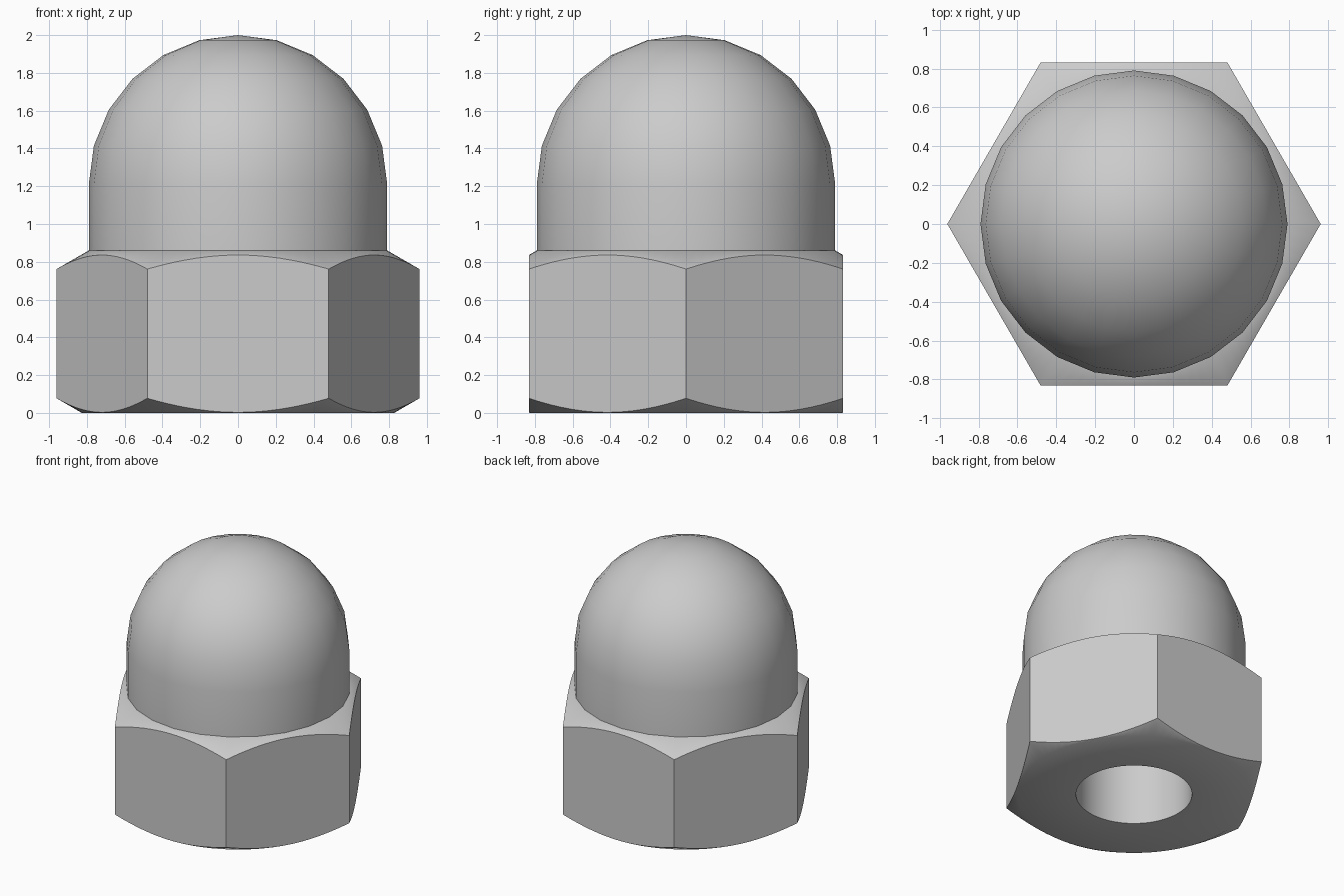
import bpy
import math

cube = bpy.data.objects.get("Cube")
if cube:
    bpy.data.objects.remove(cube, do_unlink=True)

steel = bpy.data.materials.new("grey_steel")
steel.use_nodes = True
colour = (0.6, 0.6, 0.6, 1)
steel.diffuse_color = colour
steel.node_tree.nodes["Principled BSDF"].inputs["Base Color"].default_value = colour

FLAT = 0.832        # centre to hexagon side
DOME_R = 0.79
SHOULDER = 0.86     # height where the dome meets the nut
SPRING = 1.21       # height where the dome starts to curve
BORE_R, BORE_TOP = 0.41, 1.3
SLOPE = math.tan(math.radians(30))


def lathe(name, profile, sides):
    """Turn profile(angle) -> [(radius, z)] around z; radius 0 closes to a pole."""
    verts, rings, poles = [], [], {}
    for i in range(sides):
        angle = 2 * math.pi * i / sides
        ring = []
        for k, (r, z) in enumerate(profile(angle)):
            if r == 0 and k in poles:
                ring.append(poles[k])
                continue
            if r == 0:
                poles[k] = len(verts)
            ring.append(len(verts))
            verts.append((r * math.cos(angle), r * math.sin(angle), z))
        rings.append(ring)
    faces = []
    for i, a in enumerate(rings):
        b = rings[(i + 1) % sides]
        for k in range(len(a) - 1):
            faces.append(list(dict.fromkeys((a[k], b[k], b[k + 1], a[k + 1]))))
    mesh = bpy.data.meshes.new(name)
    mesh.from_pydata(verts, [], faces)
    mesh.materials.append(steel)
    obj = bpy.data.objects.new(name, mesh)
    bpy.context.collection.objects.link(obj)
    bpy.ops.object.select_all(action='DESELECT')
    obj.select_set(True)
    bpy.context.view_layer.objects.active = obj
    bpy.ops.object.shade_smooth_by_angle(angle=math.radians(40))
    return obj


def nut_profile(angle):
    # Blind bore, flat underside, conical chamfers trimmed by the hexagon
    sector = math.radians(60)
    r = FLAT / math.cos(angle % sector - sector / 2)
    return [(0, BORE_TOP), (BORE_R, BORE_TOP), (BORE_R, 0), (FLAT - 0.005, 0),
            (r, (r - FLAT + 0.005) * SLOPE),
            (r, SHOULDER - (r - DOME_R) * SLOPE),
            (DOME_R, SHOULDER), (DOME_R - 0.04, SHOULDER)]


def dome_profile(angle):
    # Short cylinder topped by a hemisphere
    arc = [math.radians(15 * i) for i in range(6)]
    return ([(DOME_R, SHOULDER)]
            + [(DOME_R * math.cos(a), SPRING + DOME_R * math.sin(a)) for a in arc]
            + [(0, SPRING + DOME_R)])


lathe("hex_nut_with_bore", nut_profile, 96)
lathe("domed_cap", dome_profile, 24)
